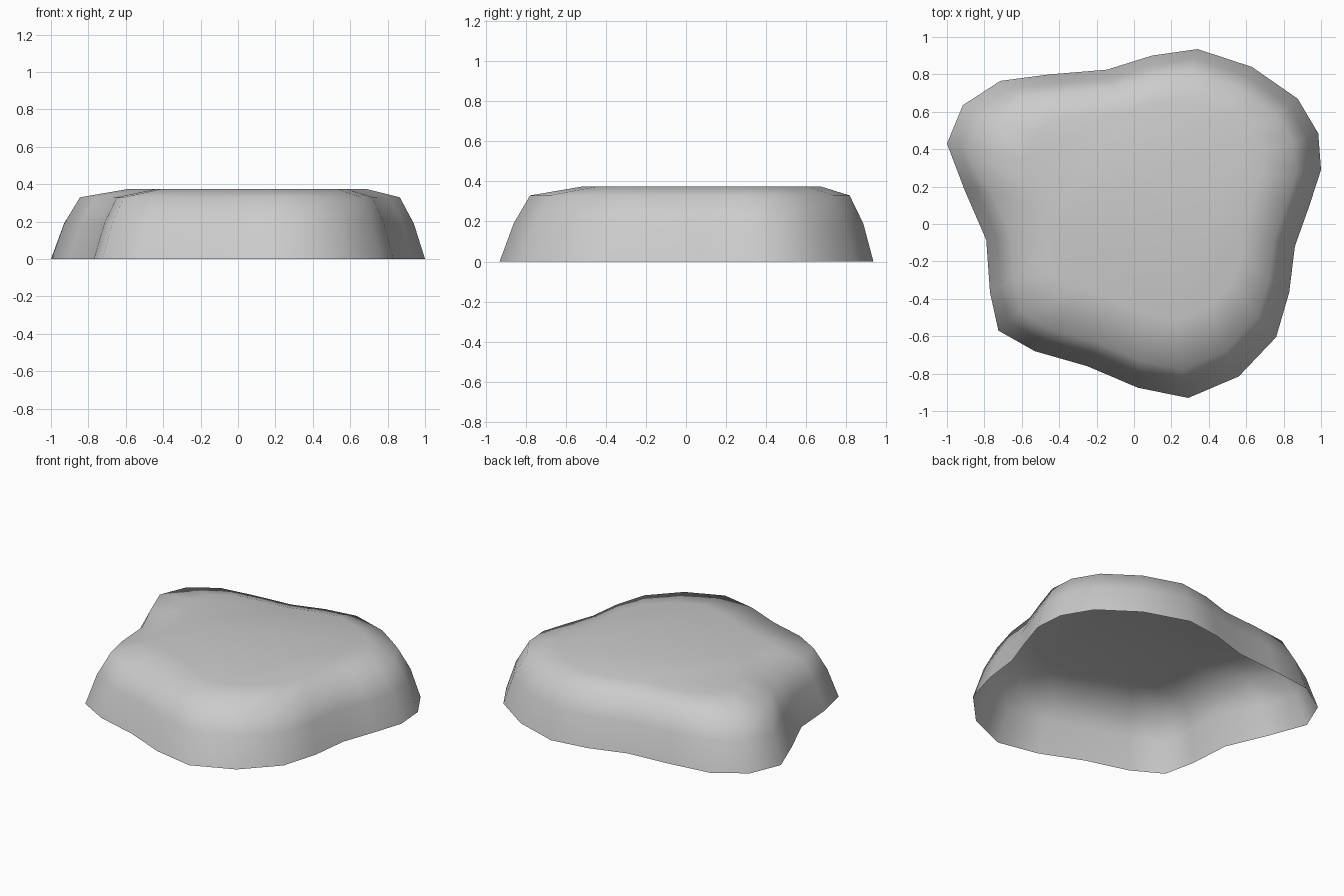
import bpy, bmesh

# Base outline of the rock, counter-clockwise order not required (normals are fixed below)
OUTLINE = [
    (0.34, 0.935), (0.63, 0.84), (0.875, 0.67), (0.985, 0.485), (1.0, 0.29), (0.935, 0.09),
    (0.86, -0.12), (0.83, -0.365), (0.76, -0.605), (0.56, -0.815), (0.29, -0.93), (0.02, -0.875),
    (-0.25, -0.76), (-0.53, -0.68), (-0.725, -0.57), (-0.77, -0.365), (-0.79, -0.085), (-0.905, 0.18),
    (-1.0, 0.43), (-0.915, 0.635), (-0.715, 0.765), (-0.45, 0.80), (-0.145, 0.825), (0.095, 0.90),
]

# Stacked rings: height, scale, x shift, y shift
RINGS = [
    (0.0, 1.0, 0.0, 0.0),
    (0.19, 0.935, 0.005, 0.01),
    (0.33, 0.855, 0.01, 0.017),
    (0.375, 0.635, 0.05, 0.077),
]

bm = bmesh.new()
loops = [[bm.verts.new((x * s + dx, y * s + dy, z)) for x, y in OUTLINE]
         for z, s, dx, dy in RINGS]

# Sloping sides, open underneath
n = len(OUTLINE)
for low, high in zip(loops, loops[1:]):
    for i in range(n):
        j = (i + 1) % n
        bm.faces.new((low[j], low[i], high[i], high[j]))

# Flat top
bm.faces.new(loops[-1][::-1])
bm.normal_update()

for face in bm.faces:
    face.smooth = True

mesh = bpy.data.meshes.new("flat_rock")
bm.to_mesh(mesh)
bm.free()
rock = bpy.data.objects.new("flat_rock", mesh)
bpy.context.collection.objects.link(rock)
